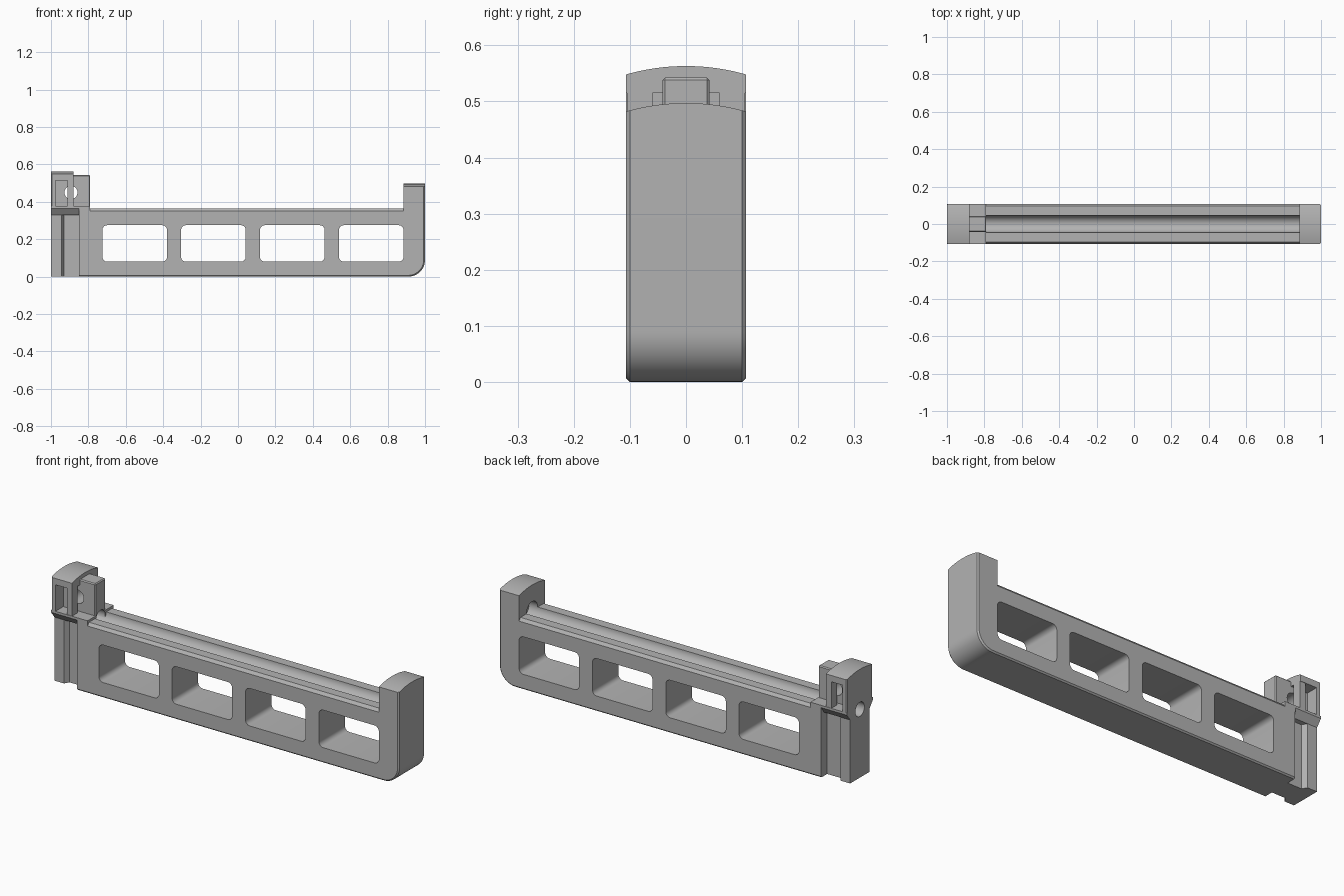
import bpy, bmesh
from math import sin, cos, pi, sqrt

cube = bpy.data.objects.get("Cube")
if cube:
    bpy.data.objects.remove(cube)

grey = bpy.data.materials.new("plain grey")
grey.use_nodes = True
grey.diffuse_color = (0.45, 0.45, 0.45, 1)
grey.node_tree.nodes["Principled BSDF"].inputs["Base Color"].default_value = (0.45, 0.45, 0.45, 1)

W = 0.107  # half width of the whole part


def add_prism(bm, pts, axis, lo, hi):
    """Extrude a 2D outline along one axis from lo to hi."""
    def place(p, t):
        return {"x": (t, p[0], p[1]), "y": (p[0], t, p[1]), "z": (p[0], p[1], t)}[axis]
    a = [bm.verts.new(place(p, lo)) for p in pts]
    b = [bm.verts.new(place(p, hi)) for p in pts]
    bm.faces.new(a)
    bm.faces.new(b[::-1])
    for i in range(len(pts)):
        j = (i + 1) % len(pts)
        bm.faces.new((a[j], a[i], b[i], b[j]))


def build(name, prisms, bevel_rule=None, size=0.006):
    bm = bmesh.new()
    for prism in prisms:
        add_prism(bm, *prism)
    bmesh.ops.recalc_face_normals(bm, faces=bm.faces)
    if bevel_rule:
        edges = [e for e in bm.edges if bevel_rule((e.verts[0].co + e.verts[1].co) / 2, e)]
        bmesh.ops.bevel(bm, geom=edges, offset=size, segments=1, affect="EDGES")
    mesh = bpy.data.meshes.new(name)
    bm.to_mesh(mesh)
    bm.free()
    ob = bpy.data.objects.new(name, mesh)
    bpy.context.collection.objects.link(ob)
    mesh.materials.append(grey)
    return ob


def boolean(ob, cutter, operation="DIFFERENCE"):
    mod = ob.modifiers.new("cut", "BOOLEAN")
    mod.object, mod.operation, mod.solver = cutter, operation, "EXACT"
    cutter.hide_render = True
    cutter.hide_set(True)


def arc(cx, cy, r, start, end, n):
    return [(cx + r * cos(start + (end - start) * i / n),
             cy + r * sin(start + (end - start) * i / n)) for i in range(n + 1)]


def circle(cx, cy, r, n=32):
    return arc(cx, cy, r, 0, 2 * pi, n)[:-1]


def rect(x0, x1, y0, y1, r=0):
    if not r:
        return [(x0, y0), (x1, y0), (x1, y1), (x0, y1)]
    corners = [(x1 - r, y1 - r), (x0 + r, y1 - r), (x0 + r, y0 + r), (x1 - r, y0 + r)]
    return [p for k, c in enumerate(corners) for p in arc(*c, r, k * pi / 2, (k + 1) * pi / 2, 6)]


def dome(top, rise, bottom, n=20):
    """Cross-section with straight sides and an arched top."""
    r = (W * W + rise * rise) / (2 * rise)
    pts = [(-W, bottom), (W, bottom)]
    for i in range(n + 1):
        y = W - 2 * W * i / n
        pts.append((y, top - r + sqrt(r * r - y * y)))
    return pts


# Long rail with a round channel along its top
c, rail_top, channel = 0.007, 0.365, 0.046
section = [(-W + c, 0), (W - c, 0), (W, c), (W, 0.35), (W - 0.012, rail_top)]
section += arc(0, rail_top, channel, 0, -pi, 20)
section += [(-W + 0.012, rail_top), (-W, 0.35), (-W, c)]
rail = build("rail", [(section, "x", -0.85, 0.886)])
windows = build("window_cutter", [(rect(x, x + 0.345, 0.08, 0.275, 0.025), "y", -0.2, 0.2)
                                  for x in (-0.725, -0.304, 0.118, 0.54)])
boolean(rail, windows)

# End post with a rounded lower corner and an arched top
post_outline = [(0.885, 0)] + arc(0.91, 0.09, 0.09, -pi / 2, 0, 12) + [(1, 0.6), (0.885, 0.6)]
post = build("end_post", [(post_outline, "y", -W, W)],
             lambda m, e: abs(abs(m.y) - W) < 0.001 and m.x > 0.89, c)
boolean(post, build("post_arch_cutter", [(dome(0.497, 0.015, -0.1), "x", 0.8, 1.1)]), "INTERSECT")
boolean(post, build("post_socket_cutter", [(circle(0, rail_top, channel), "x", 0.8, 0.935)]))

# Stepped column below the latch head: a narrow neck and a wider end
stem = [(-1, -0.08), (-0.945, -0.08), (-0.93, -0.055), (-0.84, -0.055)]
stem += [(x, -y) for x, y in reversed(stem)]
column = build("stem_column", [(stem, "z", 0, 0.37)])

# Tapered floor under the head, and a thin ledge over the rail
taper = [(-0.08, 0.33), (0.08, 0.33), (W, 0.365), (W, 0.377), (-W, 0.377), (-W, 0.365)]
floor = build("head_floor", [(taper, "x", -1, -0.85)])
ledge = build("rail_ledge", [(rect(-W, W, 0.345, 0.377), "x", -0.851, -0.79)])

# Arched head: roof and end wall in one side outline
hood = [(-1, 0.37), (-0.975, 0.37), (-0.975, 0.515), (-0.88, 0.515), (-0.88, 0.6), (-1, 0.6)]
head = build("head_hood", [(hood, "y", -W, W)],
             lambda m, e: m.x < -0.999 and abs(abs(m.y) - W) < 0.001)
boolean(head, build("head_arch_cutter", [(dome(0.563, 0.015, 0.3), "x", -1.1, -0.8)]), "INTERSECT")

# Slim uprights at the open sides of the head
for side, name in ((-1, "front_upright"), (1, "back_upright")):
    lo, hi = sorted((side * 0.06, side * (W - 0.002)))
    build(name, [(rect(-0.911, -0.88, 0.37, 0.52), "y", lo, hi)])

# Central tab with a cross hole
tab = build("central_tab", [([(-0.98, 0.34), (-0.79, 0.34), (-0.79, 0.543), (-0.88, 0.543),
                             (-0.88, 0.52), (-0.98, 0.52)], "y", -0.042, 0.042)],
            lambda m, e: m.z > 0.36 and m.x > -0.87, 0.005)
boolean(tab, build("tab_hole_cutter", [(circle(-0.893, 0.45, 0.035), "y", -0.2, 0.2)]))

# Lengthwise rod hole through everything at the latch end
rod = build("rod_hole_cutter", [(circle(0, 0.355, 0.037), "x", -1.1, -0.7)])
for ob in (column, floor, ledge, tab, head):
    boolean(ob, rod)

# Smooth the curved walls, keep the edges sharp
for ob in (rail, post, head, tab, column, floor, ledge):
    bpy.ops.object.select_all(action="DESELECT")
    ob.select_set(True)
    bpy.context.view_layer.objects.active = ob
    for mod in list(ob.modifiers):
        bpy.ops.object.modifier_apply(modifier=mod.name)
    bpy.ops.object.shade_smooth_by_angle(angle=pi / 6)
for ob in list(bpy.context.collection.objects):
    if ob.name.endswith("_cutter"):
        bpy.data.objects.remove(ob)
